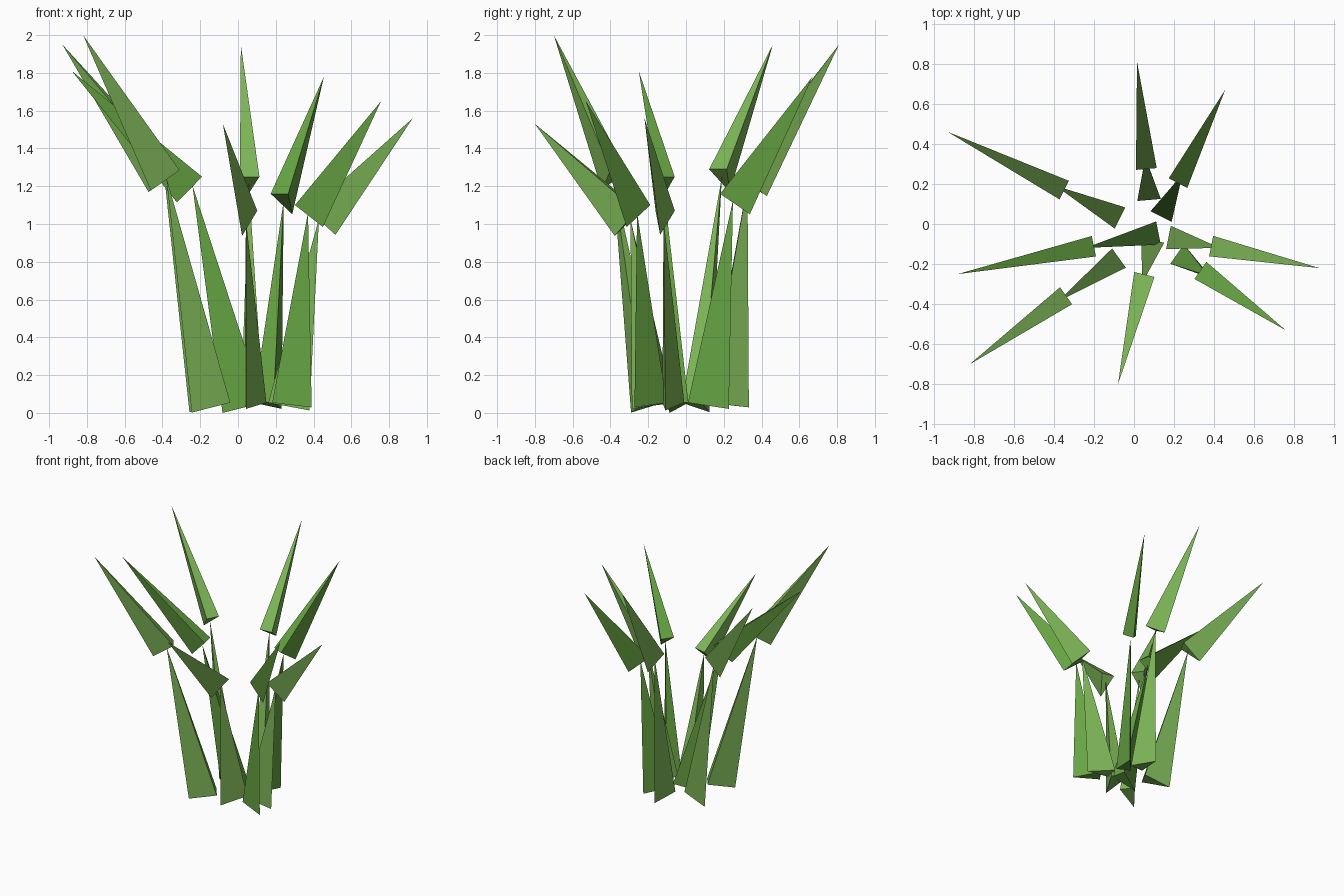
import bpy, bmesh
from mathutils import Vector

if "Cube" in bpy.data.objects:
    bpy.data.objects.remove(bpy.data.objects["Cube"])


def make_material(name, rgb):
    mat = bpy.data.materials.new(name)
    mat.diffuse_color = (*rgb, 1.0)
    mat.use_nodes = True
    mat.node_tree.nodes["Principled BSDF"].inputs["Base Color"].default_value = mat.diffuse_color
    return mat


LIGHT = make_material("light_green", (0.212, 0.477, 0.098))
DEEP = make_material("deep_green", (0.133, 0.367, 0.055))


def spike(name, inner, out, half_width, depth, apex, mat):
    """Three-sided spike: the base has a short inner edge and a point facing
    outward, and is tilted square to the spike's axis."""
    side = Vector((-out.y, out.x, 0))
    up = Vector((0, 0, 1))
    keel = out * depth
    for _ in range(6):                       # settle the tilt of the base
        axis = apex - (inner + keel / 3)
        a, b = axis.dot(out), axis.z
        keel = (out * b - up * a).normalized() * depth
    bm = bmesh.new()
    p = [bm.verts.new(v) for v in (inner + side * half_width,
                                   inner - side * half_width,
                                   inner + keel, apex)]
    for f in ((0, 1, 2), (0, 1, 3), (1, 2, 3), (2, 0, 3)):
        bm.faces.new([p[i] for i in f])
    bmesh.ops.recalc_face_normals(bm, faces=bm.faces[:])
    mesh = bpy.data.meshes.new(name)
    bm.to_mesh(mesh)
    bm.free()
    mesh.materials.append(mat)
    bpy.context.collection.objects.link(bpy.data.objects.new(name, mesh))
    return inner + keel / 3                  # centre of the base


# root x, y | distance and height of the joint | tip | colour
BLADES = [
    ((0.075, 0.12), 0.155, 1.25, (0.015, 0.81, 1.95), LIGHT),
    ((0.135, 0.037), 0.187, 1.16, (0.455, 0.67, 1.78), DEEP),
    ((-0.07, 0.03), 0.311, 1.29, (-0.93, 0.46, 1.95), LIGHT),
    ((0.122, -0.045), 0.329, 1.25, (-0.88, -0.25, 1.81), DEEP),
    ((-0.075, -0.17), 0.324, 1.285, (-0.82, -0.70, 2.0), LIGHT),
    ((0.093, -0.08), 0.177, 1.07, (-0.08, -0.80, 1.53), LIGHT),
    ((0.172, -0.067), 0.217, 1.07, (0.925, -0.22, 1.56), LIGHT),
    ((0.215, -0.15), 0.142, 1.10, (0.757, -0.53, 1.65), DEEP),
]

for i, (root, dist, height, tip, mat) in enumerate(BLADES, 1):
    root, tip = Vector((*root, 0.054)), Vector(tip)
    out = Vector((tip.x - root.x, tip.y - root.y, 0)).normalized()
    joint = Vector((root.x, root.y, height)) + out * dist
    # upper leaf, then the lower leaf rising to the middle of its base
    centre = spike(f"upper_leaf_{i}", joint, out, 0.052, 0.185, tip, mat)
    spike(f"lower_leaf_{i}", root, out, 0.059, 0.215, centre, mat)
